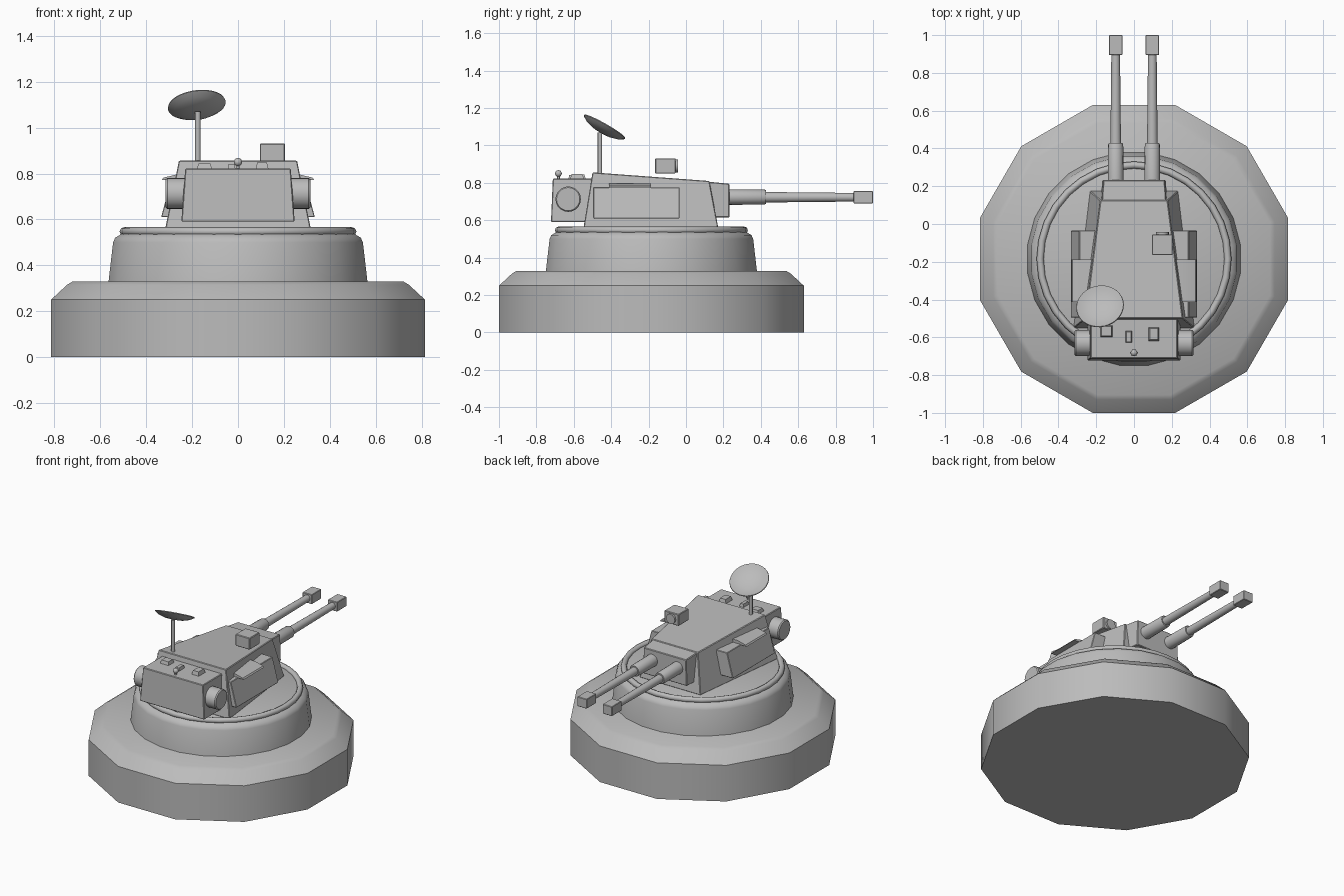
import bpy, bmesh, math
from mathutils import Vector, Matrix

cube = bpy.data.objects.get("Cube")
if cube:
    bpy.data.objects.remove(cube, do_unlink=True)

grey = bpy.data.materials.new("armour grey")
grey.use_nodes = True
grey.diffuse_color = (0.5, 0.5, 0.5, 1)
grey.node_tree.nodes["Principled BSDF"].inputs["Base Color"].default_value = (0.5, 0.5, 0.5, 1)

CY = -0.185  # turntable centre


def finish(name, bm, angle=35, bevel=0):
    if bevel:
        bmesh.ops.bevel(bm, geom=bm.edges[:], offset=bevel, segments=1, affect='EDGES')
    bmesh.ops.recalc_face_normals(bm, faces=bm.faces)
    mesh = bpy.data.meshes.new(name)
    bm.to_mesh(mesh)
    bm.free()
    mesh.materials.append(grey)
    obj = bpy.data.objects.new(name, mesh)
    bpy.context.collection.objects.link(obj)
    bpy.ops.object.select_all(action='DESELECT')
    obj.select_set(True)
    bpy.context.view_layer.objects.active = obj
    bpy.ops.object.shade_smooth_by_angle(angle=math.radians(angle))
    return obj


def lathe(name, profile, sides, loc, axis=(0, 0, 1), turn=0.0, angle=35, closed=False):
    """Spin (radius, height) points round an axis; open ends are capped."""
    bm = bmesh.new()
    rot = Vector(axis).to_track_quat('Z', 'Y').to_matrix().to_4x4()
    m = Matrix.Translation(loc) @ rot
    rings = []
    for r, h in profile:
        angles = [turn + 2 * math.pi * i / sides for i in range(sides)]
        rings.append([bm.verts.new(m @ Vector((r * math.cos(a), r * math.sin(a), h))) for a in angles])
    pairs = list(zip(rings, rings[1:]))
    if closed:
        pairs.append((rings[-1], rings[0]))
    else:
        bm.faces.new(rings[0])
        bm.faces.new(rings[-1])
    for a, b in pairs:
        for i in range(sides):
            j = (i + 1) % sides
            bm.faces.new((a[i], a[j], b[j], b[i]))
    bmesh.ops.remove_doubles(bm, verts=bm.verts, dist=0.0001)
    return finish(name, bm, angle)


def prism(name, loop_a, loop_b, bevel=0):
    """Join two matching outlines into a solid."""
    bm = bmesh.new()
    a = [bm.verts.new(p) for p in loop_a]
    b = [bm.verts.new(p) for p in loop_b]
    bm.faces.new(a)
    bm.faces.new(b)
    for i in range(len(a)):
        j = (i + 1) % len(a)
        bm.faces.new((a[i], a[j], b[j], b[i]))
    return finish(name, bm, 25, bevel)


def wedge(name, rows, bevel=0, cx=0.0):
    """Side outline of (half width, y, z) points, mirrored in x."""
    return prism(name, [(cx + w, y, z) for w, y, z in rows],
                 [(cx - w, y, z) for w, y, z in rows], bevel)


def box(name, cx, hw, y0, y1, z0, z1, inset=0.0, bevel=0):
    return wedge(name, [(hw, y0, z0), (hw, y1, z0), (hw - inset, y1 - inset, z1),
                        (hw - inset, y0 + inset, z1)], bevel, cx)


# Twelve-sided plinth with a chamfered rim
k = 1 / math.cos(math.pi / 12)
lathe("base", [(0.815 * k, 0), (0.815 * k, 0.25), (0.745 * k, 0.315), (0.72 * k, 0.33)],
      12, (0, CY, 0), turn=math.pi / 12, angle=40)

# Drum and its rounded rim
lathe("drum", [(0.57, 0.32), (0.549, 0.5), (0.54, 0.52), (0.515, 0.535), (0.48, 0.548)],
      24, (0, CY, 0), turn=math.pi / 24)
rim = [(0.497 + 0.019 * math.cos(t * math.pi / 4), 0.547 + 0.019 * math.sin(t * math.pi / 4))
       for t in range(8)]
lathe("turret_ring", rim, 32, (0, CY, 0), angle=50, closed=True)

# Turret hull, rear box and gun mantlet
wedge("turret_body", [(0.32, -0.55, 0.547), (0.233, 0.175, 0.547),
                      (0.178, 0.125, 0.81), (0.258, -0.5, 0.856)], 0.004)
wedge("bustle", [(0.247, -0.722, 0.59), (0.247, -0.48, 0.59),
                 (0.23, -0.48, 0.822), (0.23, -0.712, 0.822)], 0.004)
wedge("mantlet", [(0.178, 0.1, 0.615), (0.168, 0.232, 0.615),
                  (0.162, 0.232, 0.795), (0.172, 0.1, 0.808)], 0.004)

for side, word in ((1, "left"), (-1, "right")):
    # Sloped side armour with a small shelf over it
    section = [(0.2, 0.61), (0.335, 0.61), (0.29, 0.776), (0.2, 0.776)]
    prism(word + "_side_panel", [(side * x, -0.495, z) for x, z in section],
          [(side * x, -0.035, z) for x, z in section], 0.003)
    shelf = [(0.2, 0.776), (0.332, 0.772), (0.325, 0.782), (0.262, 0.797), (0.2, 0.797)]
    prism(word + "_shelf", [(side * x, -0.412, z) for x, z in shelf],
          [(side * x, -0.188, z) for x, z in shelf])
    # Round side drum
    lathe(word + "_canister", [(0.068, 0), (0.068, 0.108), (0.062, 0.115)], 20,
          (side * 0.2, -0.63, 0.713), (side, 0, 0), angle=40)
    # Gun: sleeve, barrel and square muzzle
    gx = side * 0.097
    lathe(word + "_gun_sleeve", [(0.042, 0.2), (0.04, 0.42), (0.036, 0.428)], 16,
          (gx, 0, 0.724), (0, 1, 0), angle=40)
    lathe(word + "_barrel", [(0.028, 0.42), (0.023, 0.9)], 16, (gx, 0, 0.723), (0, 1, 0))
    box(word + "_muzzle", gx, 0.036, 0.895, 1.0, 0.69, 0.756, bevel=0.003)

# Sight box with a lens on the gun side
box("sight_box", 0.15, 0.055, -0.165, -0.055, 0.85, 0.931, bevel=0.004)
lathe("sight_lens", [(0.034, 0), (0.034, 0.02)], 16, (0.15, -0.063, 0.89), (0, 1, 0))

# Mast and dish
lathe("mast", [(0.012, 0.84), (0.012, 1.07)], 12, (-0.175, -0.46, 0), angle=40)
bowl = [(0.0, -0.027), (0.06, -0.021), (0.1, -0.01), (0.125, 0.002),
        (0.127, -0.003), (0.1, -0.02), (0.06, -0.032), (0.0, -0.038)]
lathe("dish", [(max(r, 0.00001), h) for r, h in bowl], 32,
      (-0.18, -0.435, 1.1), (-0.12, 0.49, 0.86), angle=40)

# Small fittings on the rear box
box("left_hatch", 0.105, 0.029, -0.62, -0.545, 0.815, 0.848, 0.008)
box("middle_hatch", -0.028, 0.018, -0.63, -0.565, 0.815, 0.842, 0.006)
box("right_hatch", -0.146, 0.034, -0.6, -0.535, 0.815, 0.844, 0.008)
ball = bmesh.new()
bmesh.ops.create_uvsphere(ball, u_segments=16, v_segments=8, radius=0.018,
                          matrix=Matrix.Translation((0, -0.682, 0.85)))
finish("beacon", ball, 60)
lathe("beacon_stem", [(0.007, 0.815), (0.007, 0.845)], 8, (0, -0.682, 0), angle=50)
